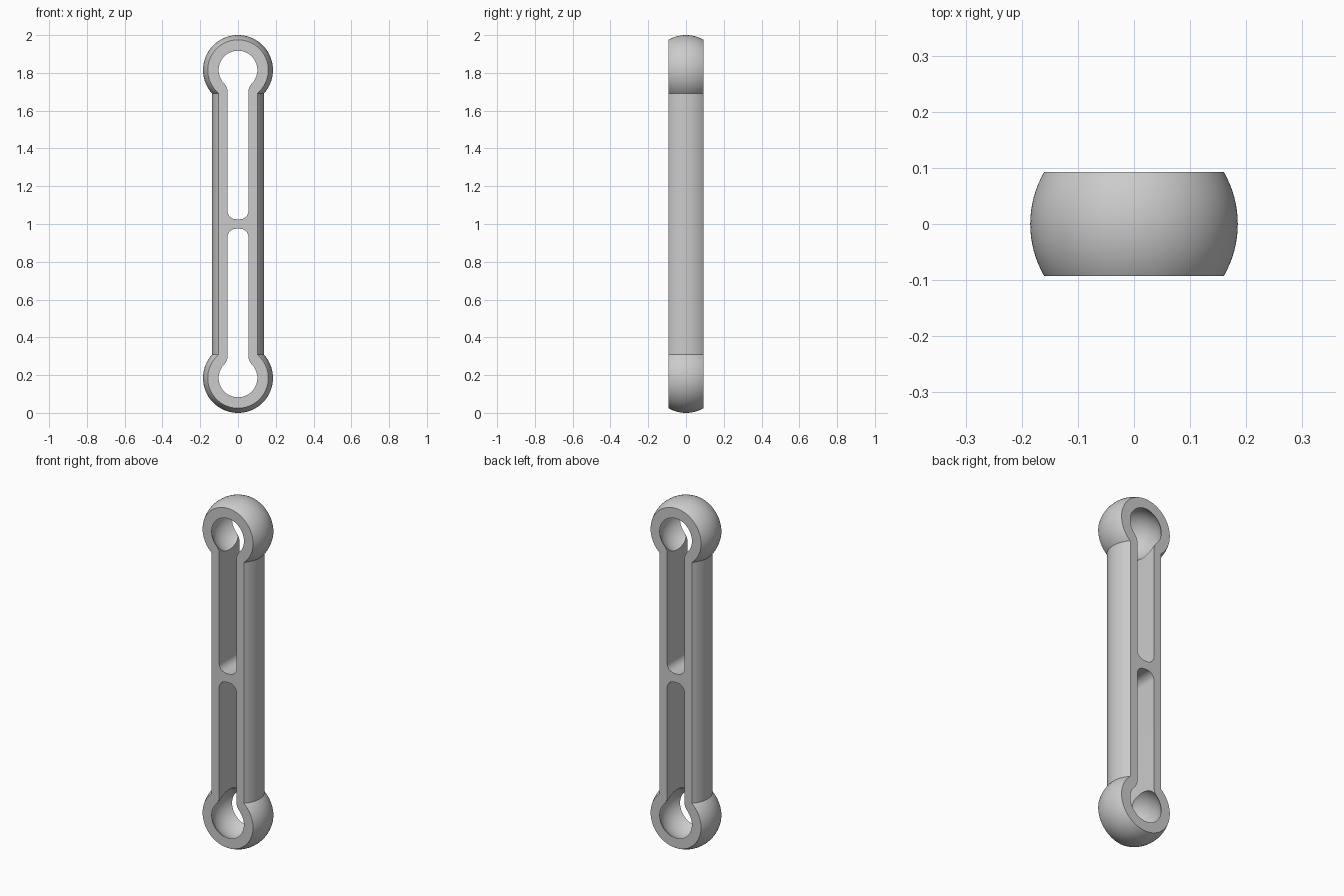
import bpy, bmesh
from math import sin, cos, pi, radians, sqrt, acos
from mathutils import Matrix, Vector

if "Cube" in bpy.data.objects:
    bpy.data.objects.remove(bpy.data.objects["Cube"], do_unlink=True)

BALL, BAR, HALF = 0.185, 0.138, 0.0925     # outer radii and half thickness
SOCKET, SLOT = 0.138, 0.055                # socket radius, slot half width
TOP = 2 - BALL                             # height of the upper ball centre
RIB = 0.025                                # half height of the centre rib


def arc(cx, cz, r, a, b, n):
    return [(cx + r * cos(a + (b - a) * i / n), cz + r * sin(a + (b - a) * i / n))
            for i in range(n + 1)]


def make_object(name, bm):
    bmesh.ops.recalc_face_normals(bm, faces=bm.faces)
    mesh = bpy.data.meshes.new(name)
    bm.to_mesh(mesh)
    bm.free()
    ob = bpy.data.objects.new(name, mesh)
    bpy.context.collection.objects.link(ob)
    return ob


# Solid link: two balls joined by a round bar, revolved about z
neck = acos(BAR / BALL)
upper = arc(0, TOP, BALL, -neck, pi / 2, 40)
outline = [(x, 2 - z) for x, z in reversed(upper)] + upper
bm = bmesh.new()
verts = [bm.verts.new((x, 0, z)) for x, z in outline]
edges = [bm.edges.new(pair) for pair in zip(verts, verts[1:])]
bmesh.ops.spin(bm, geom=verts + edges, axis=(0, 0, 1), cent=(0, 0, 0),
               angle=2 * pi, steps=96, use_merge=True)
bmesh.ops.remove_doubles(bm, verts=bm.verts, dist=1e-5)

# Flat front and back faces
for side in (-1, 1):
    cut = bmesh.ops.bisect_plane(bm, geom=bm.verts[:] + bm.edges[:] + bm.faces[:],
                                 plane_co=(0, side * HALF, 0), plane_no=(0, side, 0),
                                 clear_outer=True)
    rim = [e for e in cut["geom_cut"] if isinstance(e, bmesh.types.BMEdge)]
    bmesh.ops.edgeloop_fill(bm, edges=rim)
link = make_object("connecting_link", bm)


def socket_cutter(z):
    bm = bmesh.new()
    bmesh.ops.create_uvsphere(bm, u_segments=72, v_segments=48, radius=SOCKET,
                              matrix=Matrix.Translation((0, 0, z)) @ Matrix.Rotation(pi / 2, 4, "X"))
    return make_object("socket_cutter", bm)


def slot_cutter(flip):
    # Rounded end at the rib, flared mouth blending into the socket opening
    mouth = sqrt(SOCKET ** 2 - HALF ** 2)
    flare = 0.064
    drop = sqrt((mouth + flare) ** 2 - (SLOT + flare) ** 2)
    corner = 0.045
    half = arc(SLOT - corner, 1 + RIB + corner, corner, -pi / 2, 0, 10)
    half += arc(SLOT + flare, TOP - drop, flare, pi, pi - acos((SLOT + flare) / (mouth + flare)), 8)
    half.append((SLOT, TOP))
    loop = half + [(-x, z) for x, z in reversed(half)]
    bm = bmesh.new()
    face = bm.faces.new([bm.verts.new((x, -0.2, 2 - z if flip else z)) for x, z in loop])
    new = bmesh.ops.extrude_face_region(bm, geom=[face])["geom"]
    bmesh.ops.translate(bm, vec=Vector((0, 0.4, 0)),
                        verts=[v for v in new if isinstance(v, bmesh.types.BMVert)])
    return make_object("slot_cutter", bm)


# Cut the sockets and slots
bpy.context.view_layer.objects.active = link
link.select_set(True)
for cutter in (slot_cutter(False), slot_cutter(True), socket_cutter(TOP), socket_cutter(BALL)):
    mod = link.modifiers.new("cut", "BOOLEAN")
    mod.operation, mod.solver, mod.object = "DIFFERENCE", "EXACT", cutter
    bpy.ops.object.modifier_apply(modifier=mod.name)
    bpy.data.objects.remove(cutter, do_unlink=True)

# Plain grey finish
grey = bpy.data.materials.new("plain_grey")
grey.use_nodes = True
colour = (0.6, 0.6, 0.6, 1)
grey.diffuse_color = colour
grey.node_tree.nodes["Principled BSDF"].inputs["Base Color"].default_value = colour
link.data.materials.clear()
link.data.materials.append(grey)
bpy.ops.object.shade_smooth_by_angle(angle=radians(25))
